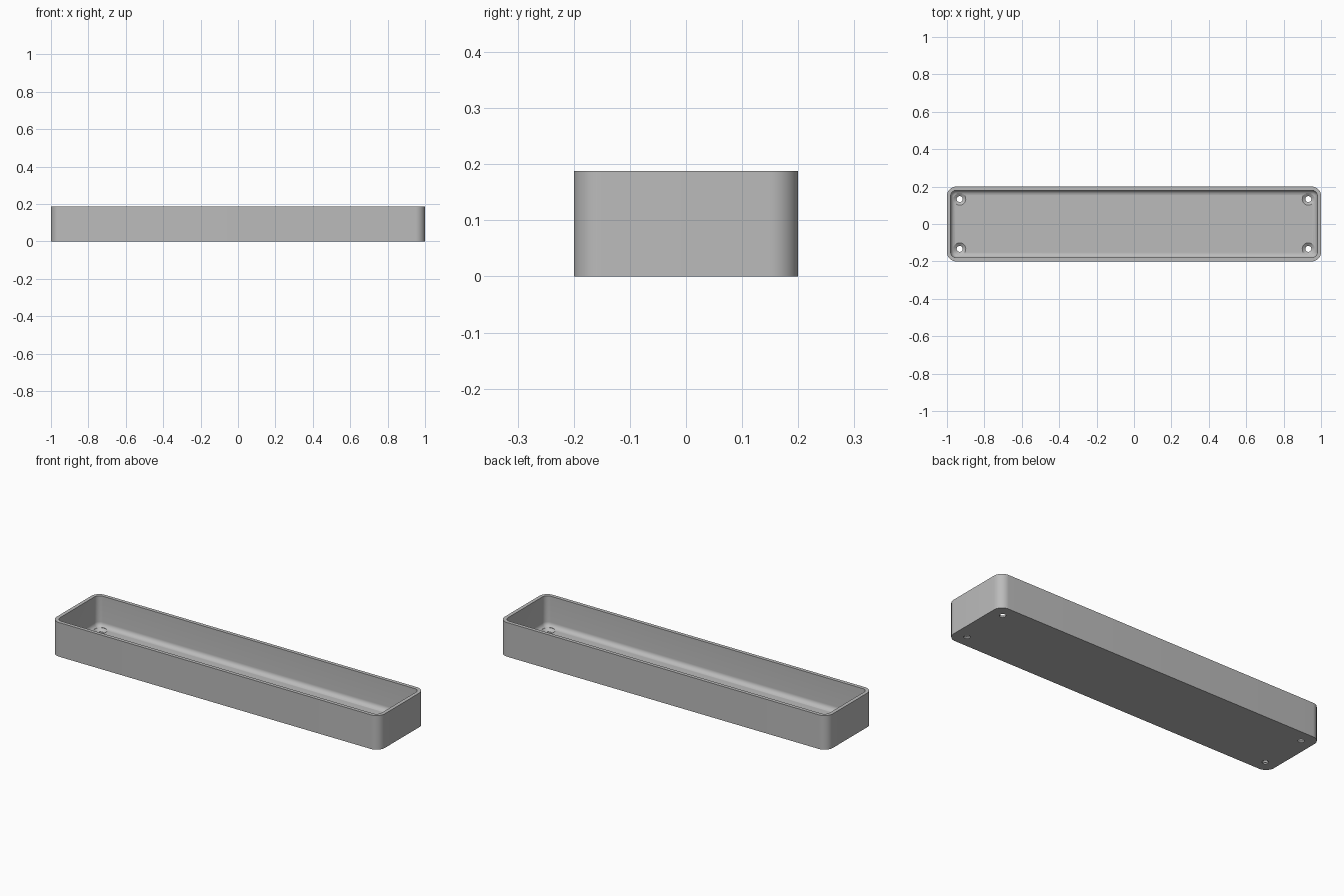
import bpy, bmesh, math

if "Cube" in bpy.data.objects:
    bpy.data.objects.remove(bpy.data.objects["Cube"])

HX, HY, H = 1.0, 0.2, 0.188      # half sizes and height
R, WALL, FLOOR, FIL = 0.05, 0.02, 0.02, 0.025
SEG = 12

grey = bpy.data.materials.new("plain grey")
grey.diffuse_color = (0.5, 0.5, 0.5, 1)
grey.use_nodes = True
grey.node_tree.nodes["Principled BSDF"].inputs["Base Color"].default_value = grey.diffuse_color


def rounded_loop(bm, inset, z):
    """Rounded rectangle of vertices, inset from the outer wall."""
    r = max(R - inset, 0.004)
    cx, cy = HX - inset - r, HY - inset - r
    loop = []
    for q, (sx, sy) in enumerate([(1, 1), (-1, 1), (-1, -1), (1, -1)]):
        for i in range(SEG + 1):
            a = (q + i / SEG) * math.pi / 2
            loop.append(bm.verts.new((sx * cx + r * math.cos(a), sy * cy + r * math.sin(a), z)))
    return loop


def make_object(bm, name):
    bmesh.ops.recalc_face_normals(bm, faces=bm.faces)
    me = bpy.data.meshes.new(name)
    bm.to_mesh(me)
    bm.free()
    me.materials.append(grey)
    ob = bpy.data.objects.new(name, me)
    bpy.context.collection.objects.link(ob)
    return ob


# Tray shell: outside wall, rim, inside wall, floor fillet
profile = [(0, 0), (0, H), (WALL, H)]
for i in range(9):
    a = i / 8 * math.pi / 2
    profile.append((WALL + FIL * (1 - math.cos(a)), FLOOR + FIL * (1 - math.sin(a))))
bm = bmesh.new()
loops = [rounded_loop(bm, d, z) for d, z in profile]
for a, b in zip(loops, loops[1:]):
    n = len(a)
    for i in range(n):
        bm.faces.new((a[i], a[(i + 1) % n], b[(i + 1) % n], b[i]))
bm.faces.new(loops[0])
bm.faces.new(loops[-1])
tray = make_object(bm, "tray")

# Countersunk screw holes in the four corners
bm = bmesh.new()
N = 32
hole_profile = [(0.016, -0.02), (0.016, 0.008), (0.034, 0.021), (0.034, 0.06)]
for sx in (-1, 1):
    for sy in (-1, 1):
        rings = [[bm.verts.new((sx * 0.932 + r * math.cos(2 * math.pi * i / N),
                                sy * 0.133 + r * math.sin(2 * math.pi * i / N), z))
                  for i in range(N)] for r, z in hole_profile]
        for a, b in zip(rings, rings[1:]):
            for i in range(N):
                bm.faces.new((a[i], a[(i + 1) % N], b[(i + 1) % N], b[i]))
        bm.faces.new(rings[0])
        bm.faces.new(rings[-1])
cutter = make_object(bm, "screw_hole_cutter")
cutter.hide_render = True

bpy.context.view_layer.objects.active = tray
tray.select_set(True)
mod = tray.modifiers.new("screw holes", 'BOOLEAN')
mod.operation = 'DIFFERENCE'
mod.solver = 'EXACT'
mod.object = cutter
bpy.ops.object.modifier_apply(modifier=mod.name)
bpy.data.objects.remove(cutter)
bpy.ops.object.shade_smooth_by_angle(angle=math.radians(30))
